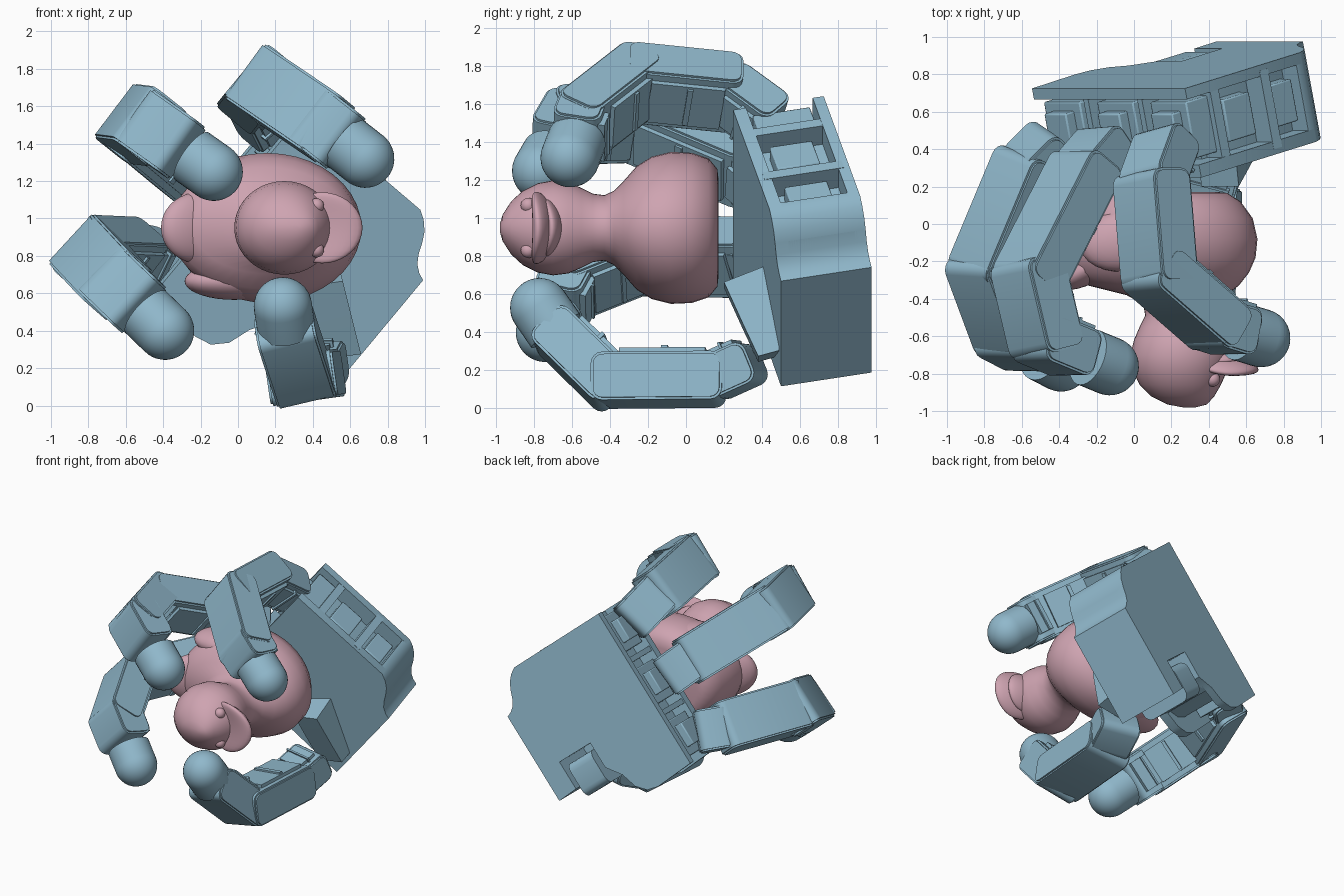
import bpy, bmesh, math
from mathutils import Vector as V, Matrix

if "Cube" in bpy.data.objects:
    bpy.data.objects.remove(bpy.data.objects["Cube"])


def material(name, col):
    m = bpy.data.materials.new(name)
    m.diffuse_color = (*col, 1)
    m.use_nodes = True
    m.node_tree.nodes["Principled BSDF"].inputs["Base Color"].default_value = m.diffuse_color
    return m


BLUE = material("blue_grey", (0.28, 0.48, 0.60))
PINK = material("dusty_pink", (0.62, 0.37, 0.44))


def finish(name, bm, mat, bevel=0.0, angle=35):
    bmesh.ops.recalc_face_normals(bm, faces=bm.faces)
    me = bpy.data.meshes.new(name)
    bm.to_mesh(me)
    bm.free()
    ob = bpy.data.objects.new(name, me)
    bpy.context.collection.objects.link(ob)
    me.materials.append(mat)
    if bevel:
        b = ob.modifiers.new("bevel", 'BEVEL')
        b.width, b.segments, b.limit_method = bevel, 2, 'ANGLE'
        b.angle_limit = math.radians(50)
    bpy.ops.object.select_all(action='DESELECT')
    ob.select_set(True)
    bpy.context.view_layer.objects.active = ob
    bpy.ops.object.shade_smooth_by_angle(angle=math.radians(angle))
    return ob


def prism(name, pts, o, ex, ey, ez, h0, h1, bevel=0.0):
    """Extrude a 2D outline (in ex, ey) from h0 to h1 along ez."""
    bm = bmesh.new()
    a = [bm.verts.new(o + ex * u + ey * v + ez * h0) for u, v in pts]
    b = [bm.verts.new(o + ex * u + ey * v + ez * h1) for u, v in pts]
    bm.faces.new(a)
    bm.faces.new(b)
    for i in range(len(a)):
        j = (i + 1) % len(a)
        bm.faces.new((a[i], a[j], b[j], b[i]))
    return finish(name, bm, BLUE, bevel)


def rect(u0, u1, v0, v1, c=0.0):
    if not c:
        return [(u0, v0), (u1, v0), (u1, v1), (u0, v1)]
    out = []
    for cx, cy, a0 in ((u1 - c, v1 - c, 0), (u0 + c, v1 - c, 90), (u0 + c, v0 + c, 180), (u1 - c, v0 + c, 270)):
        for k in range(5):
            t = math.radians(a0 + 22.5 * k)
            out.append((cx + c * math.cos(t), cy + c * math.sin(t)))
    return out


# Palm frame: F towards the fingers, W across the palm, N towards its back
W = V((-0.64, 0, -0.77)).normalized()
N = V((-0.175, 0.97, 0.15))
N = (N - W * N.dot(W)).normalized()
F = W.cross(N).normalized()
if F.x > 0:
    F = -F
O = V((0.99, 0.50, 0.67))
CURVE = [(0, 0), (0.04, -0.015), (0.08, -0.045), (0.11, -0.09), (0.135, -0.15), (0.165, -0.205), (0.21, -0.25), (0.26, -0.28)]


def outline(i, notch=False):
    side = [(0.47, 0.69), (0.47, 0.48), (0.17, 0.48), (0.17, 0.71)] if notch else [(0.50, 0.70)]
    return (CURVE[:5] + [(u, v + i) for u, v in CURVE[5:]] +
            [(1.09 - i, -0.29 + i), (1.09 - i, 0.99 - i), (0.76, 1.01 - i), (0.67, 0.99 - i),
             (0.60, 0.92 - i), (0.56, 0.80)] + side + [(0, 0.72)])


# Palm: front and back plates around an inset core
prism("palm_front_plate", outline(0), O, F, W, N, 0, 0.07)
prism("palm_back_plate", outline(0, True), O, F, W, N, 0.43, 0.49)
prism("palm_core", outline(0.13, True), O, F, W, N, 0.05, 0.45)
prism("wrist_block", CURVE + [(0.30, -0.28), (0.30, 0.45), (0.17, 0.48), (0.17, 0.71), (0, 0.72)], O, F, W, N, 0.001, 0.489)
# Ribs and servo boxes in the side windows
for f0 in (0.50, 0.86):
    prism("palm_side_rib", rect(f0, f0 + 0.06, -0.285, 0.0), O, F, W, N, 0.03, 0.46)
for f0, f1 in ((0.32, 0.47), (0.62, 0.81), (0.94, 1.06)):
    prism("palm_side_servo", rect(f0, f1, -0.24, 0), O, F, W, N, 0.13, 0.36, 0.008)
for w0 in (-0.10, 0.345, 0.79):
    prism("finger_base_servo", rect(0.9, 1.07, w0 - 0.15, w0 + 0.15), O, F, W, N, 0.1, 0.41, 0.008)
    prism("finger_base_step", rect(1.0, 1.13, w0 - 0.09, w0 + 0.09), O, F, W, N, 0.14, 0.36, 0.008)
for w0 in (0.08, 0.53):
    prism("palm_end_rib", rect(0.9, 1.08, w0 + 0.02, w0 + 0.06), O, F, W, N, 0.05, 0.45)
# Thumb servo seated in the palm notch, standing out at the back
prism("thumb_servo", rect(0.08, 0.48, 0.53, 0.80, 0.06), O, N, W, F, 0.20, 0.42)

CENTRE = V((0.1, -0.2, 0.95))


def link(name, a, b, wax, width=0.365, thick=0.27, ext=(0.06, 0.06)):
    d = (b - a).normalized()
    w = (wax - d * wax.dot(d)).normalized()
    n = d.cross(w)
    if n.dot((a + b) / 2 - CENTRE) < 0:
        n = -n
    L, h, k = (b - a).length, thick / 2, width / 2
    # rounded bracket shell, raised side covers, slim servo on the inner side
    prism(name + "_shell", rect(-ext[0], L + ext[1], -h * 0.9, h, 0.06), a, d, n, w, -k + 0.012, k - 0.012)
    for s in (-1, 1):
        lo, hi = sorted((s * (k - 0.03), s * k))
        prism(name + "_side_cover", rect(0.012 - ext[0], L + ext[1] - 0.012, -h * 0.8, h - 0.012, 0.05), a, d, n, w, lo, hi)
    prism(name + "_servo", rect(0.03, L * 0.85, -h - 0.012, 0), a, d, n, w, -k + 0.05, k - 0.05)
    prism(name + "_inner_rib", rect(L * 0.40, L * 0.46, -h - 0.025, 0), a, d, n, w, -0.12, 0.12)


def fingertip(name, dip, tip, r=0.156):
    d = (tip - dip).normalized()
    bm = bmesh.new()
    bmesh.ops.create_uvsphere(bm, u_segments=32, v_segments=20, radius=r)
    for v in bm.verts:
        if v.co.z < -0.001:
            v.co.z = -0.15
            s = math.hypot(v.co.x, v.co.y)
            if s > r * 0.3:
                v.co.x *= r / s
                v.co.y *= r / s
    bmesh.ops.remove_doubles(bm, verts=bm.verts, dist=0.0005)
    bmesh.ops.transform(bm, matrix=Matrix.Translation(tip) @ d.to_track_quat('Z', 'Y').to_matrix().to_4x4(),
                        verts=bm.verts)
    finish(name, bm, BLUE, 0, 50)


# Digits: base, knuckle, middle joint, end joint, tip centre
digits = {
    "upper_finger": (W, [(0.18, 0.44, 1.50), (0.10, 0.22, 1.66), (0.14, -0.27, 1.71), (0.45, -0.54, 1.50), (0.68, -0.61, 1.32)]),
    "middle_finger": (V((-0.62, 0, -0.78)), [(-0.14, 0.43, 1.14), (-0.26, 0.29, 1.26), (-0.55, -0.28, 1.50),
                                             (-0.47, -0.62, 1.49), (-0.13, -0.76, 1.25)]),
    "lower_finger": (V((-0.66, 0, -0.75)), [(-0.43, 0.43, 0.77), (-0.56, 0.30, 0.79), (-0.79, -0.25, 0.80),
                                            (-0.66, -0.60, 0.66), (-0.39, -0.74, 0.40)]),
    "thumb": (V((0.99, 0, 0.14)), [(0.43, 0.34, 0.25), (0.38, 0.14, 0.16), (0.34, -0.43, 0.155), (0.26, -0.68, 0.40),
                                   (0.24, -0.77, 0.53)]),
}
for name, (wax, pts) in digits.items():
    p = [V(q) for q in pts]
    link(name + "_base", p[0], p[1], wax, 0.31, 0.24, (0.03, 0.04))
    link(name + "_proximal", p[1], p[2], wax)
    link(name + "_middle", p[2], p[3], wax, 0.36 if name != "thumb" else 0.32, ext=(0.1, 0.07))
    if name != "thumb":
        link(name + "_end", p[3], p[3].lerp(p[4], 0.55), wax, 0.34, 0.27, (0.09, 0.0))
    fingertip(name + "_tip", p[3], p[4])
# Thumb mount standing beside the wrist
prism("thumb_mount", [(0.20, 0.56), (0.43, 0.65), (0.45, 0.50), (0.49, 0.46), (0.49, 0.20), (0.38, 0.17), (0.30, 0.34)],
      V((0, 0, 0)), V((0, 1, 0)), V((-0.25, 0, 1)), V((1, 0, 0.15)), 0.50, 0.70)

# Toy bird body: rings along y as (y, x min, x max, half height in z)
rings = [(0.172, -0.22, 0.44, 0.25), (0.165, -0.26, 0.50, 0.31), (0.12, -0.31, 0.57, 0.365), (0.03, -0.34, 0.635, 0.395),
         (-0.08, -0.35, 0.66, 0.40), (-0.18, -0.36, 0.65, 0.375), (-0.26, -0.34, 0.615, 0.325), (-0.33, -0.24, 0.56, 0.245),
         (-0.38, -0.04, 0.49, 0.195), (-0.43, 0.05, 0.46, 0.172), (-0.49, 0.06, 0.46, 0.18), (-0.55, 0.03, 0.475, 0.21),
         (-0.62, 0.0, 0.50, 0.24), (-0.70, -0.02, 0.515, 0.25), (-0.78, -0.01, 0.50, 0.235), (-0.86, 0.03, 0.465, 0.195),
         (-0.92, 0.09, 0.43, 0.14), (-0.965, 0.18, 0.39, 0.07), (-0.98, 0.26, 0.33, 0.02)]
bm = bmesh.new()
S, loops = 40, []
for y, x0, x1, rz in rings:
    loops.append([bm.verts.new(((x0 + x1) / 2 + (x1 - x0) / 2 * math.cos(2 * math.pi * k / S), y,
                                0.95 + rz * math.sin(2 * math.pi * k / S))) for k in range(S)])
for a, b in zip(loops, loops[1:]):
    for k in range(S):
        bm.faces.new((a[k], a[(k + 1) % S], b[(k + 1) % S], b[k]))
bm.faces.new(loops[0])
bm.faces.new(loops[-1])
finish("bird_body", bm, PINK, 0, 60)


def blob(name, loc, scale, rot=0.0, curl=0.0):
    bm = bmesh.new()
    bmesh.ops.create_uvsphere(bm, u_segments=28, v_segments=18, radius=1)
    for v in bm.verts:
        v.co.y -= curl * v.co.z ** 2
    m = Matrix.Translation(loc) @ Matrix.Rotation(rot, 4, 'Z') @ Matrix.Diagonal((*scale, 1))
    bmesh.ops.transform(bm, matrix=m, verts=bm.verts)
    finish(name, bm, PINK, 0, 60)


# Bill, tail, wings and eyes
blob("bill_upper", (0.46, -0.74, 0.95), (0.21, 0.055, 0.19), -0.2, 0.9)
blob("bill_lower", (0.44, -0.69, 0.95), (0.16, 0.045, 0.15), -0.1, 0.9)
blob("bird_tail", (-0.21, -0.21, 0.95), (0.23, 0.09, 0.19), 0.55)
for s in (-1, 1):
    blob("bird_wing", (-0.02, -0.08, 0.95 + s * 0.285), (0.27, 0.17, 0.10), 0.2)
    blob("bird_eye", (0.42, -0.83, 0.95 + s * 0.118), (0.04, 0.04, 0.04))
